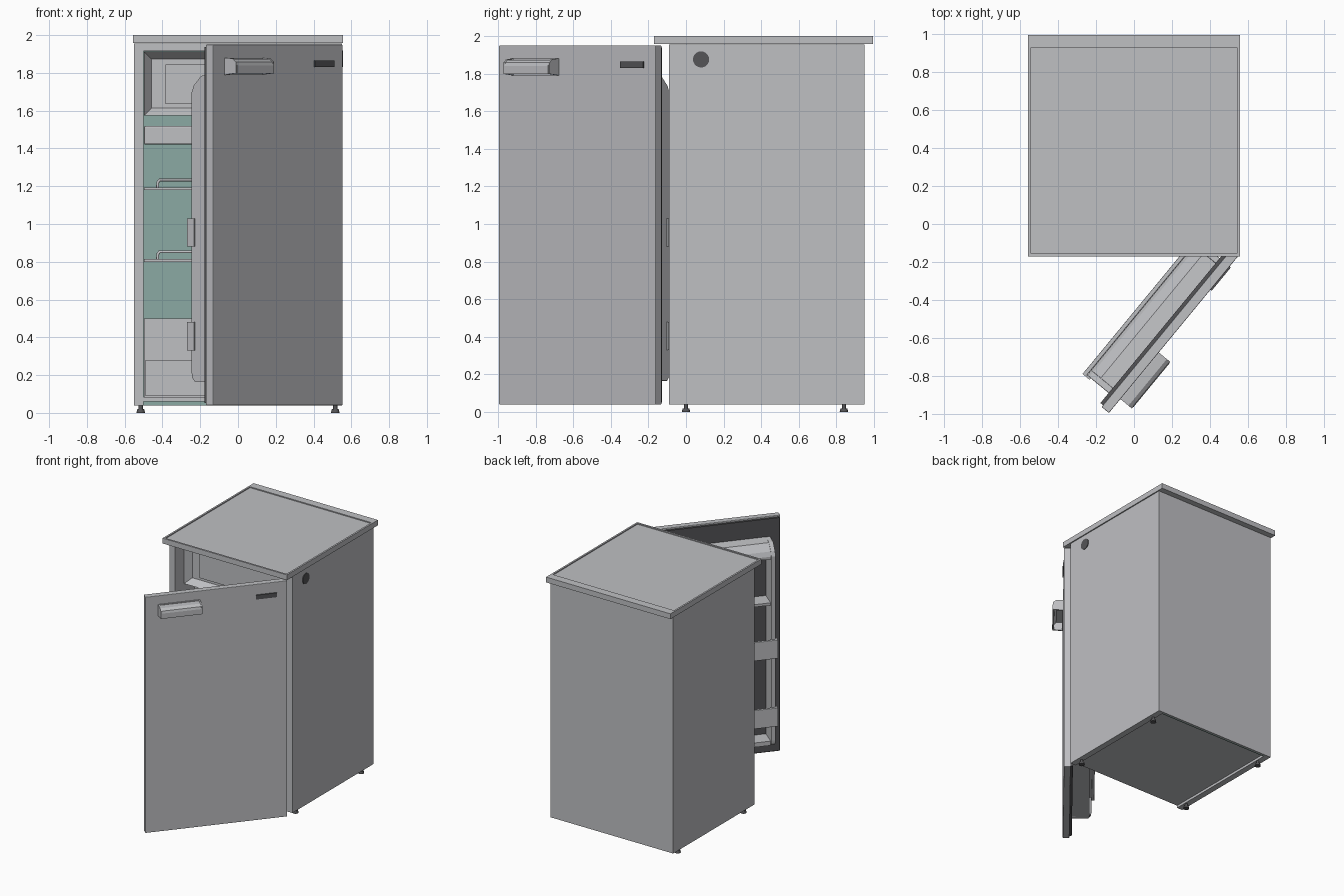
import bpy, bmesh, math
from mathutils import Matrix, Vector

if "Cube" in bpy.data.objects:
    bpy.data.objects.remove(bpy.data.objects["Cube"])


def material(name, rgb):
    m = bpy.data.materials.new(name)
    m.diffuse_color = (*rgb, 1)
    m.use_nodes = True
    m.node_tree.nodes["Principled BSDF"].inputs["Base Color"].default_value = m.diffuse_color
    return m


GREY = material("light_grey", (0.52, 0.525, 0.545))
DARK = material("dark_grey", (0.09, 0.09, 0.095))
TEAL = material("teal_lining", (0.26, 0.40, 0.37))

# Open door frame: local x runs from free edge to hinge, local y points inward
DOOR = Matrix.Translation((-0.132, -0.995, 0)) @ Matrix.Rotation(math.radians(50.5), 4, 'Z')
ROOM = Matrix.Identity(4)


def finish(name, bm, mat, frame=ROOM, bevel=0.0):
    bmesh.ops.recalc_face_normals(bm, faces=bm.faces)
    me = bpy.data.meshes.new(name)
    bm.to_mesh(me)
    bm.free()
    me.materials.append(mat)
    ob = bpy.data.objects.new(name, me)
    bpy.context.collection.objects.link(ob)
    ob.matrix_world = frame
    if bevel:
        b = ob.modifiers.new("edge_bevel", 'BEVEL')
        b.width, b.segments = bevel, 2
    return ob


def box(name, x, y, z, mat=GREY, frame=ROOM, bevel=0.0):
    bm = bmesh.new()
    bmesh.ops.create_cube(bm, size=1)
    for v in bm.verts:
        v.co = Vector([(r[0] + r[1]) / 2 + c * (r[1] - r[0]) for c, r in zip(v.co, (x, y, z))])
    return finish(name, bm, mat, frame, bevel)


def prism(name, x, profile, mat=GREY, frame=ROOM, bevel=0.0):
    """Extrude a (y, z) profile along x."""
    bm = bmesh.new()
    face = bm.faces.new([bm.verts.new((x[0], y, z)) for y, z in profile])
    out = bmesh.ops.extrude_face_region(bm, geom=[face])
    moved = [g for g in out['geom'] if isinstance(g, bmesh.types.BMVert)]
    bmesh.ops.translate(bm, verts=moved, vec=(x[1] - x[0], 0, 0))
    return finish(name, bm, mat, frame, bevel)


def recess(ob, direction, margin, depth):
    """Inset the face pointing in a direction and push it in."""
    bm = bmesh.new()
    bm.from_mesh(ob.data)
    d = Vector(direction)
    face = max(bm.faces, key=lambda f: f.normal.dot(d))
    bmesh.ops.inset_region(bm, faces=[face], thickness=margin)
    bmesh.ops.translate(bm, verts=face.verts, vec=-d * depth)
    bm.to_mesh(ob.data)
    bm.free()


def cone(name, loc, r1, r2, h, axis='Z', mat=DARK):
    bm = bmesh.new()
    bmesh.ops.create_cone(bm, cap_ends=True, segments=20, radius1=r1, radius2=r2, depth=h)
    rot = Matrix.Rotation(math.pi / 2, 4, 'Y') if axis == 'X' else ROOM
    ob = finish(name, bm, mat, Matrix.Translation(loc) @ rot)
    for p in ob.data.polygons:
        p.use_smooth = len(p.vertices) == 4
    return ob


def tube(name, pts, radius):
    cu = bpy.data.curves.new(name, 'CURVE')
    cu.dimensions, cu.bevel_depth, cu.bevel_resolution = '3D', radius, 2
    sp = cu.splines.new('POLY')
    sp.points.add(len(pts) - 1)
    for p, co in zip(sp.points, pts):
        p.co = (*co, 1)
    cu.materials.append(GREY)
    bpy.context.collection.objects.link(bpy.data.objects.new(name, cu))


# Cabinet shell
for side, x in (("left", (-0.55, -0.5)), ("right", (0.5, 0.55))):
    box(side + "_wall", x, (-0.09, 0.95), (0.04, 1.955))
box("ceiling", (-0.5, 0.5), (-0.09, 0.935), (1.915, 1.955))
box("floor", (-0.5, 0.5), (-0.09, 0.925), (0.06, 0.085))
box("back_panel", (-0.5, 0.5), (0.937, 0.95), (0.04, 1.955))
box("inner_lining", (-0.5, 0.5), (0.925, 0.937), (0.04, 1.915), TEAL)

# Worktop with a raised rim, wider at the back
box("worktop", (-0.557, 0.557), (-0.17, 0.995), (1.957, 1.992))
for side, x, y in (("left", (-0.557, -0.543), (-0.17, 0.995)), ("right", (0.543, 0.557), (-0.17, 0.995)),
                   ("front", (-0.543, 0.543), (-0.17, -0.155)), ("back", (-0.543, 0.543), (0.93, 0.995))):
    box("worktop_rim_" + side, x, y, (1.992, 2.0))

# Levelling feet
for sx in (-1, 1):
    for y in (0.0, 0.84):
        cone("foot_pad", (sx * 0.515, y, 0.01), 0.023, 0.018, 0.02)
        cone("foot_stem", (sx * 0.515, y, 0.04), 0.011, 0.011, 0.045)

# Round side cap
cone("side_cap", (0.551, 0.08, 1.875), 0.043, 0.043, 0.008, 'X')

# Freezer compartment with recessed door and drip tray below
freezer = box("freezer_box", (-0.497, 0.497), (0.02, 0.92), (1.575, 1.912))
recess(freezer, (0, -1, 0), 0.055, 0.05)
box("freezer_flap", (-0.385, 0.385), (0.06, 0.075), (1.635, 1.845))
box("drip_tray", (-0.497, 0.497), (0.15, 0.85), (1.42, 1.52), bevel=0.008)

# Shelves with a rounded rear rail
for z in (1.18, 0.8):
    box("shelf", (-0.497, 0.497), (0.1, 0.88), (z, z + 0.014))
    tube("shelf_rail", [(-0.425, 0.86, z + 0.01), (-0.425, 0.86, z + 0.04), (-0.415, 0.86, z + 0.053),
                        (0.415, 0.86, z + 0.053), (0.425, 0.86, z + 0.04), (0.425, 0.86, z + 0.01)], 0.008)

# Compressor step and vegetable drawer
box("compressor_step", (-0.497, 0.497), (0.6, 0.924), (0.085, 0.5))
drawer = box("vegetable_drawer", (-0.49, 0.49), (0.1, 0.58), (0.09, 0.28))
recess(drawer, (0, 0, 1), 0.015, 0.17)

# Door slab and gasket
W = 1.08
box("door", (0, W), (0, 0.05), (0.04, 1.95), GREY, DOOR, 0.004)
box("door_gasket", (0.012, W - 0.012), (0.05, 0.068), (0.052, 1.938), DARK, DOOR)

# Door liner: side ribs, sloped hood, bottom tray
rib = [(0.066, 0.165), (0.195, 0.165), (0.212, 0.185), (0.215, 0.21),
       (0.215, 1.70), (0.20, 1.735), (0.15, 1.785), (0.066, 1.795)]
for side, x in (("free", (0.08, 0.115)), ("hinge", (0.965, 1.0))):
    prism("liner_rib_" + side, x, rib, GREY, DOOR, 0.005)
prism("liner_hood", (0.115, 0.965), [(0.066, 1.70), (0.215, 1.68), (0.215, 1.70), (0.20, 1.735),
                                     (0.15, 1.785), (0.066, 1.795)], GREY, DOOR)
box("liner_base", (0.115, 0.965), (0.066, 0.2), (0.165, 0.2), GREY, DOOR)

# Door bins and upper ledge
for z in (0.33, 0.88):
    box("bin_front", (0.075, 1.005), (0.216, 0.238), (z, z + 0.15), GREY, DOOR, 0.004)
    for x in ((0.07, 0.08), (1.0, 1.01)):
        box("bin_end", x, (0.19, 0.238), (z, z + 0.15), GREY, DOOR)
    box("bin_floor", (0.115, 0.965), (0.066, 0.216), (z, z + 0.015), GREY, DOOR)
box("upper_ledge", (0.115, 0.965), (0.066, 0.2), (1.3, 1.32), GREY, DOOR)

# Door handle: hooked grip between end caps on a backing plate
prism("handle_grip", (0.105, 0.405), [(0, 1.875), (-0.055, 1.873), (-0.075, 1.858), (-0.08, 1.84),
                                      (-0.08, 1.798), (-0.068, 1.798), (-0.066, 1.84),
                                      (-0.05, 1.86), (0, 1.86)], GREY, DOOR)
for x in ((0.095, 0.107), (0.403, 0.413)):
    prism("handle_end", x, [(0, 1.88), (-0.055, 1.876), (-0.078, 1.858), (-0.078, 1.798), (0, 1.79)], GREY, DOOR)
box("handle_plate", (0.1, 0.41), (-0.008, 0), (1.79, 1.88), GREY, DOOR)

# Plain badge plate
box("badge_plate", (0.84, 1.0), (-0.008, 0), (1.83, 1.865), DARK, DOOR)
